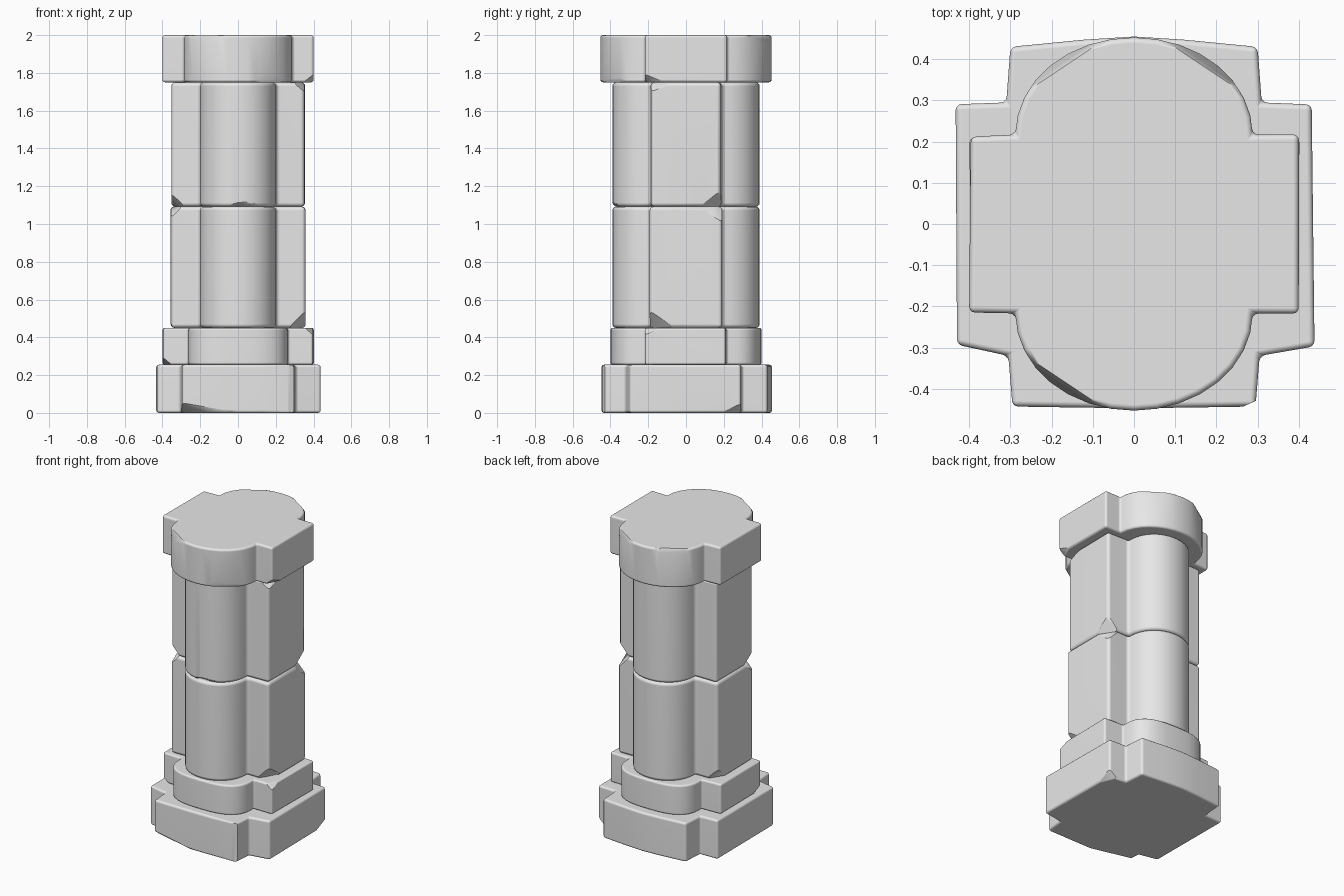
import bpy, bmesh, math, random
from mathutils import Vector

random.seed(4)
cube = bpy.data.objects.get("Cube")
if cube:
    bpy.data.objects.remove(cube, do_unlink=True)

stone = bpy.data.materials.new("grey_stone")
stone.use_nodes = True
GREY = (0.8, 0.8, 0.8, 1)
stone.diffuse_color = GREY
stone.node_tree.nodes["Principled BSDF"].inputs["Base Color"].default_value = GREY


def round_lobe(half, inner, outer, power, steps=16):
    """Bulge on the +y side, listed from +x to -x."""
    pts = []
    for i in range(steps + 1):
        a = math.pi * i / steps
        c, s = math.cos(a), max(math.sin(a), 0)
        pts.append((half * math.copysign(abs(c) ** (2 / power), c),
                    inner + (outer - inner) * s ** (2 / power)))
    return pts


def square_lobe(half, inner, outer, rise):
    """Blocky +y bulge with a slightly bowed face."""
    return [(half + 0.01, inner), (half, outer - rise), (half * 0.4, outer - rise * 0.3),
            (0, outer), (-half * 0.4, outer - rise * 0.3), (-half, outer - rise),
            (-half - 0.01, inner)]


def stone_block(name, z0, z1, side_x, side_y, back, front, bevel, chips):
    """Extrude a cross-shaped outline, soften its edges and knock off chips."""
    def worn(v):
        return v + random.uniform(-0.006, 0.004)
    outline = [(worn(side_x), worn(side_y))] + back
    outline += [(-worn(side_x), worn(side_y)), (-worn(side_x), -worn(side_y))]
    outline += [(-x, -y) for x, y in front]
    outline += [(worn(side_x), -worn(side_y))]

    bm = bmesh.new()
    face = bm.faces.new([bm.verts.new((x, y, z0)) for x, y in outline])
    ext = bmesh.ops.extrude_face_region(bm, geom=[face])
    top = [g for g in ext["geom"] if isinstance(g, bmesh.types.BMVert)]
    bmesh.ops.translate(bm, verts=top, vec=(0, 0, z1 - z0))
    bmesh.ops.recalc_face_normals(bm, faces=bm.faces)

    # rounded arrises
    sharp = [e for e in bm.edges if e.calc_face_angle(0) > math.radians(32)]
    bmesh.ops.bevel(bm, geom=sharp, offset=bevel, segments=3, profile=0.5,
                    affect='EDGES', clamp_overlap=True)

    # broken corners
    for point, normal in chips:
        bmesh.ops.bisect_plane(bm, geom=bm.verts[:] + bm.edges[:] + bm.faces[:],
                               plane_co=Vector(point), plane_no=Vector(normal).normalized(),
                               clear_outer=True)
        rim = [e for e in bm.edges if e.is_boundary]
        if rim:
            bmesh.ops.holes_fill(bm, edges=rim, sides=0)
    bmesh.ops.recalc_face_normals(bm, faces=bm.faces)

    mesh = bpy.data.meshes.new(name)
    bm.to_mesh(mesh)
    bm.free()
    mesh.materials.append(stone)
    obj = bpy.data.objects.new(name, mesh)
    bpy.context.collection.objects.link(obj)
    bpy.ops.object.select_all(action='DESELECT')
    obj.select_set(True)
    bpy.context.view_layer.objects.active = obj
    bpy.ops.object.shade_smooth_by_angle(angle=math.radians(40))
    weighted = obj.modifiers.new("soft_normals", 'WEIGHTED_NORMAL')
    weighted.keep_sharp = True


# Wide foot
stone_block("base", 0, 0.255, 0.435, 0.295,
            square_lobe(0.3, 0.295, 0.455, 0.025), square_lobe(0.295, 0.32, 0.447, 0.004), 0.014,
            [((-0.29, -0.44, 0.05), (-0.15, -0.6, -0.8)),
             ((0.272, -0.44, 0.1), (0.4, -0.9, 0)),
             ((0.42, 0.27, 0.03), (0.6, 0.3, -0.7))])

# Step above the foot
plinth_lobe = round_lobe(0.265, 0.215, 0.4, 2.8)
stone_block("plinth", 0.255, 0.45, 0.4, 0.213, plinth_lobe, plinth_lobe, 0.012,
            [((-0.385, -0.2, 0.28), (-0.6, -0.3, -0.7)),
             ((0.385, -0.2, 0.43), (0.6, -0.3, 0.7))])

# Two stacked drums
shaft_lobe = round_lobe(0.202, 0.19, 0.39, 2.1)
stone_block("lower_shaft", 0.45, 1.092, 0.356, 0.19, shaft_lobe, shaft_lobe, 0.02,
            [((0.335, -0.165, 0.5), (0.6, -0.4, -0.6)),
             ((0.335, 0.165, 1.05), (0.6, 0.4, 0.6)),
             ((-0.34, -0.17, 1.06), (-0.6, -0.4, 0.6)),
             ((-0.335, 0.165, 0.49), (-0.6, 0.4, -0.6))])
stone_block("upper_shaft", 1.092, 1.75, 0.353, 0.19, shaft_lobe, shaft_lobe, 0.02,
            [((-0.335, -0.165, 1.13), (-0.6, -0.4, -0.6)),
             ((0.335, -0.17, 1.72), (0.6, -0.3, 0.7)),
             ((0.335, 0.165, 1.14), (0.6, 0.4, -0.55)),
             ((0, -0.383, 1.107), (0.1, -0.7, -0.7))])

# Capital
cap_lobe = round_lobe(0.288, 0.217, 0.453, 2)
stone_block("cap", 1.75, 2, 0.397, 0.215, cap_lobe, cap_lobe, 0.014,
            [((0.38, -0.2, 1.77), (0.6, -0.3, -0.75)),
             ((0.2, 0.375, 1.975), (0.5, 0.75, 0.4)),
             ((-0.2, 0.375, 1.975), (-0.5, 0.75, 0.4)),
             ((0.2, -0.375, 1.775), (0.5, -0.75, -0.4)),
             ((-0.2, -0.375, 1.975), (-0.5, -0.75, 0.4))])
